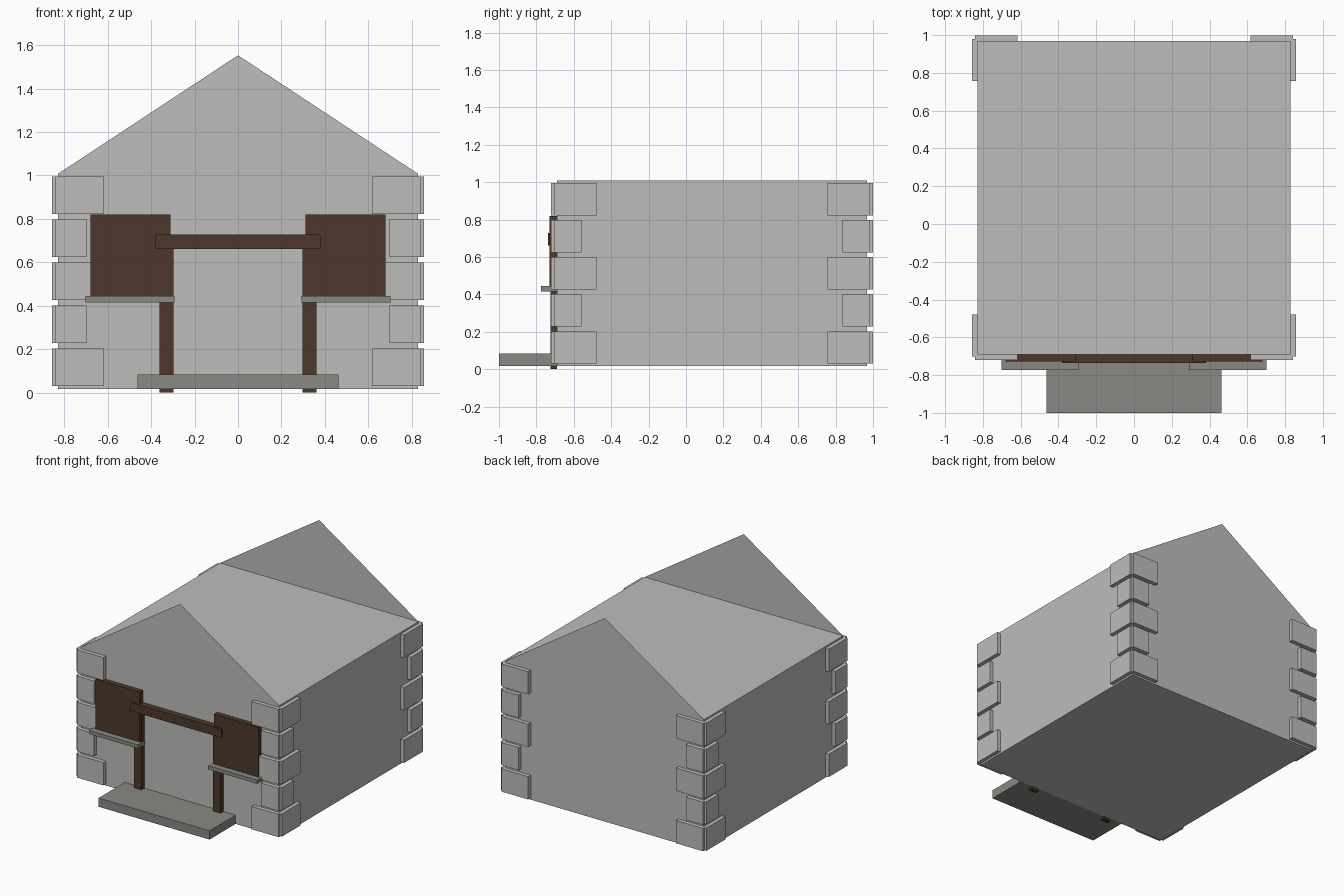
import bpy

if "Cube" in bpy.data.objects:
    bpy.data.objects.remove(bpy.data.objects["Cube"])


def material(name, rgb):
    m = bpy.data.materials.new(name)
    m.diffuse_color = (*rgb, 1)
    m.use_nodes = True
    m.node_tree.nodes["Principled BSDF"].inputs["Base Color"].default_value = m.diffuse_color
    return m


PALE = material("pale stone", (0.51, 0.51, 0.495))
GREY = material("grey stone", (0.25, 0.255, 0.235))
WOOD = material("dark wood", (0.076, 0.037, 0.023))


def mesh_object(name, verts, faces, mat):
    me = bpy.data.meshes.new(name)
    me.from_pydata(verts, [], faces)
    me.materials.append(mat)
    ob = bpy.data.objects.new(name, me)
    bpy.context.collection.objects.link(ob)
    return ob


def box(name, x, y, z, mat):
    x, y, z = sorted(x), sorted(y), sorted(z)
    verts = [(a, b, c) for a in x for b in y for c in z]
    faces = [(0, 1, 3, 2), (4, 6, 7, 5), (0, 4, 5, 1),
             (2, 3, 7, 6), (0, 2, 6, 4), (1, 5, 7, 3)]
    return mesh_object(name, verts, faces, mat)


W, FRONT, BACK, BASE, EAVE, PEAK = 0.828, -0.69, 0.968, 0.018, 1.008, 1.553

# Main walls with flat top
box("walls", (-W, W), (FRONT, BACK), (BASE, EAVE), PALE)

# Thin sheet gables at each end
mesh_object("front_gable", [(-W, FRONT, EAVE), (W, FRONT, EAVE), (0, FRONT, PEAK)],
            [(0, 1, 2)], PALE)
mesh_object("back_gable", [(-W, BACK, EAVE), (W, BACK, EAVE), (0, BACK, PEAK)],
            [(2, 1, 0)], PALE)

# Corner stones: alternating long and short pairs of plates
for sx in (-1, 1):
    for wall_y, sy in ((FRONT, -1), (BACK, 1)):
        for i in range(5):
            z0 = 0.031 + 0.198 * i
            z = (z0, z0 + 0.172)
            cut = 0 if i % 2 == 0 else 0.08
            box("corner_stone_end", (sx * (0.618 + cut), sx * 0.841),
                (wall_y - sy * 0.01, wall_y + sy * 0.031), z, PALE)
            box("corner_stone_side", (sx * 0.818, sx * 0.857),
                (wall_y - sy * (0.212 - cut), wall_y + sy * 0.012), z, PALE)

# Shutters, sills and door jambs on both sides of the doorway
for s in (-1, 1):
    box("shutter", (s * 0.31, s * 0.68), (FRONT, -0.729), (0.44, 0.82), WOOD)
    box("sill", (s * 0.293, s * 0.702), (FRONT, -0.774), (0.416, 0.444), GREY)
    box("door_jamb", (s * 0.298, s * 0.362), (FRONT, -0.725), (0.005, 0.70), WOOD)

# Lintel and doorstep
box("lintel", (-0.38, 0.38), (FRONT, -0.737), (0.662, 0.728), WOOD)
box("doorstep", (-0.463, 0.463), (-1.0, FRONT), (BASE, 0.084), GREY)
for ob in bpy.data.objects:
    if ob.name.startswith("door_jamb"):
        for v in ob.data.vertices:
            if v.co.z < 0.1:
                v.co.z = 0.0
